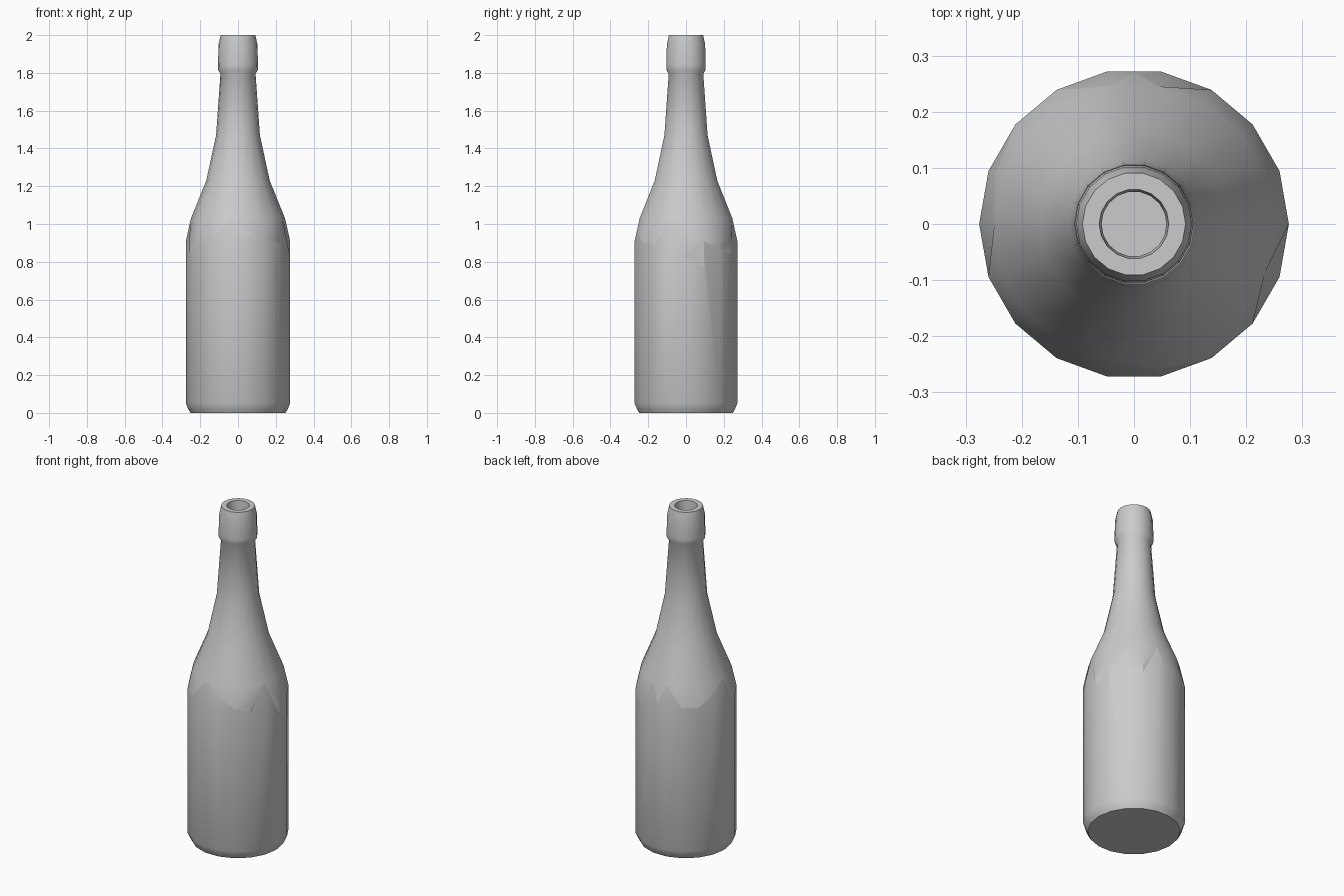
import bpy, bmesh
from math import radians, cos, sin

if "Cube" in bpy.data.objects:
    bpy.data.objects.remove(bpy.data.objects["Cube"])

# Outer silhouette and glass wall as (radius, height)
OUTER = [(0.252, 0), (0.263, 0.02), (0.276, 0.05), (0.276, 0.91), (0.249, 1.03),
         (0.168, 1.23), (0.116, 1.47), (0.093, 1.795), (0.105, 1.815),
         (0.106, 1.84), (0.103, 1.95), (0.092, 2.0)]
WALL = 0.03

# Jagged break line: (angle in degrees, height)
CRACK = [(0, .825), (20, .77), (20, .91), (40, .87), (60, .84), (80, 1.03), (90, .91),
         (100, 1.03), (120, .91), (140, .91), (160, .97), (180, 1.03), (200, .84),
         (220, .88), (240, .91), (260, 1.03), (280, .97), (300, .91), (320, .88),
         (340, 1.03)]


def outer_radius(z):
    for (r0, z0), (r1, z1) in zip(OUTER, OUTER[1:]):
        if z0 <= z <= z1:
            return r0 + (r1 - r0) * (z - z0) / (z1 - z0)
    return OUTER[-1][0]


def ring(r, z):
    return [(r, z)] * len(CRACK)


def crack_ring(inset, limit=lambda z: z):
    return [(outer_radius(limit(z)) - inset, limit(z)) for _, z in CRACK]


def loft(name, rings, cap_ends=False, closed=False):
    bm = bmesh.new()
    rows = []
    for points in rings:
        row = []
        for (a, _), (r, z) in zip(CRACK, points):
            r *= cos(radians(10)) if a % 20 else 1   # mid-facet points
            row.append(bm.verts.new((r * cos(radians(a)), r * sin(radians(a)), z)))
        rows.append(row)
    n = len(CRACK)
    pairs = list(zip(rows, rows[1:]))
    if closed:
        pairs.append((rows[-1], rows[0]))
    for lo, hi in pairs:
        for i in range(n):
            j = (i + 1) % n
            bm.faces.new((lo[i], lo[j], hi[j], hi[i]))
    if cap_ends:
        bm.faces.new(rows[0][::-1])
        bm.faces.new(rows[-1])
    bmesh.ops.remove_doubles(bm, verts=bm.verts, dist=0.0005)
    bmesh.ops.dissolve_degenerate(bm, edges=bm.edges, dist=0.0002)
    bmesh.ops.recalc_face_normals(bm, faces=bm.faces)
    mesh = bpy.data.meshes.new(name)
    bm.to_mesh(mesh)
    bm.free()
    obj = bpy.data.objects.new(name, mesh)
    bpy.context.collection.objects.link(obj)
    bpy.ops.object.select_all(action='DESELECT')
    obj.select_set(True)
    bpy.context.view_layer.objects.active = obj
    bpy.ops.object.shade_smooth_by_angle(angle=radians(35))
    return obj


below = lambda z: min(z, 0.91)
above = lambda z: max(z, 0.91)

# Lower half: base and body up to the break, with inner wall and floor
loft("bottle_bottom",
     [ring(*p) for p in OUTER[:3]]
     + [crack_ring(0, below), crack_ring(0), crack_ring(WALL), crack_ring(WALL, below),
        ring(0.246, 0.06), ring(0.23, 0.04)], cap_ends=True)

# Upper half: shoulder, neck and lip, with the open bore inside
loft("bottle_top",
     [crack_ring(0), crack_ring(0, above)]
     + [ring(*p) for p in OUTER[4:]]
     + [ring(0.062, 2.0), ring(0.058, 1.96), ring(0.062, 1.79), ring(0.086, 1.47),
        ring(0.138, 1.23), ring(0.219, 1.03), crack_ring(WALL, above), crack_ring(WALL)],
     closed=True)
